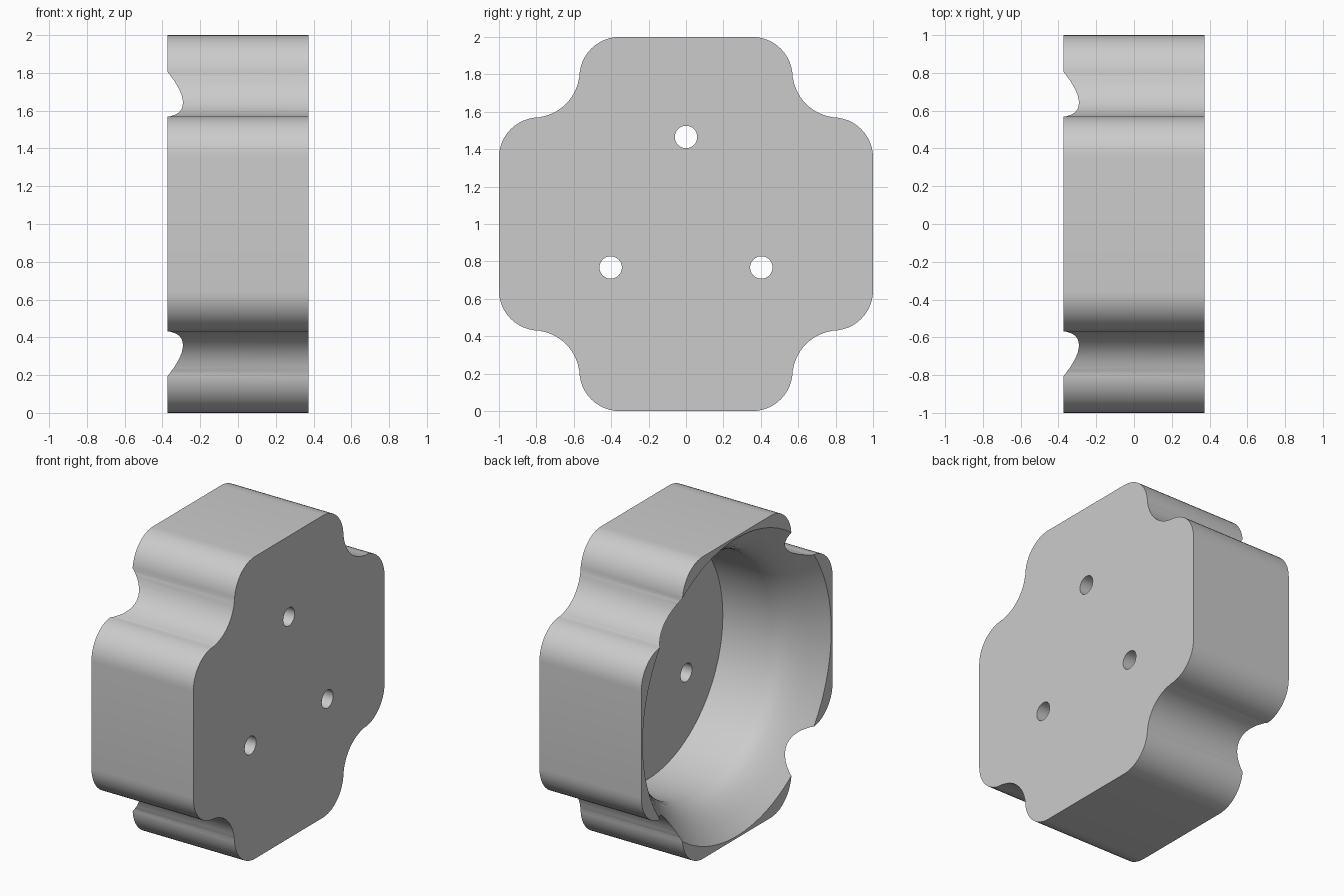
import bpy
import bmesh
from math import cos, sin, radians, pi

cube = bpy.data.objects.get("Cube")
if cube:
    bpy.data.objects.remove(cube, do_unlink=True)

HALF = 0.373      # half thickness along x
FLOOR = 0.28      # inner face of the mounting plate
CENTRE = 1.0      # height of the axis

grey = bpy.data.materials.new("light grey")
grey.use_nodes = True
colour = (0.6, 0.6, 0.6, 1)
grey.diffuse_color = colour
grey.node_tree.nodes["Principled BSDF"].inputs["Base Color"].default_value = colour


def arc(cy, cz, r, start, end, steps):
    angles = [radians(start + (end - start) * i / steps) for i in range(steps + 1)]
    return [(cy + r * cos(a), cz + r * sin(a)) for a in angles]


def lathe(name, profile, y=0, z=CENTRE, segments=96):
    """Closed solid of revolution about an x axis, from (x, radius) pairs."""
    bm = bmesh.new()
    rings = []
    for x, r in profile:
        rings.append([bm.verts.new((x, y + r * cos(2 * pi * i / segments),
                                    z + r * sin(2 * pi * i / segments)))
                      for i in range(segments)])
    for a, b in zip(rings, rings[1:]):
        for i in range(segments):
            j = (i + 1) % segments
            bm.faces.new((a[i], a[j], b[j], b[i]))
    bm.faces.new(rings[0])
    bm.faces.new(rings[-1])
    return finish(name, bm)


def finish(name, bm):
    bmesh.ops.recalc_face_normals(bm, faces=bm.faces)
    mesh = bpy.data.meshes.new(name)
    bm.to_mesh(mesh)
    bm.free()
    mesh.materials.append(grey)
    obj = bpy.data.objects.new(name, mesh)
    bpy.context.collection.objects.link(obj)
    return obj


# Body: rounded cross outline, one corner repeated by quarter turns
corner = arc(0.785, 0.355, 0.215, 0, 90, 12)
corner += arc(0.818, 0.818, 0.249, 261.2, 188.8, 12)
corner += arc(0.355, 0.785, 0.215, 0, 90, 12)
outline = []
for turn in range(4):
    for y, z in corner:
        for _ in range(turn):
            y, z = -z, y
        outline.append((y, z))

bm = bmesh.new()
base = bm.faces.new([bm.verts.new((-HALF, y, z + CENTRE)) for y, z in outline])
top = bmesh.ops.extrude_face_region(bm, geom=[base])
bmesh.ops.translate(bm, vec=(2 * HALF, 0, 0),
                    verts=[v for v in top["geom"] if isinstance(v, bmesh.types.BMVert)])
body = finish("housing_body", bm)

# Cavity: straight bore flaring into a wide mouth
cutters = [lathe("cavity_cutter", [
    (FLOOR, 0.785), (-0.08, 0.785), (-0.13, 0.795), (-0.18, 0.82),
    (-0.23, 0.855), (-0.285, 0.902), (-HALF, 0.986), (-0.45, 1.06)])]

# Three bolt holes through the plate
for k in range(3):
    a = radians(90 + 120 * k)
    cutters.append(lathe("bolt_hole_cutter", [(0.2, 0.06), (0.5, 0.06)],
                         0.465 * cos(a), CENTRE + 0.465 * sin(a), 32))

bpy.ops.object.select_all(action='DESELECT')
bpy.context.view_layer.objects.active = body
body.select_set(True)
for cutter in cutters:
    cut = body.modifiers.new("cut", 'BOOLEAN')
    cut.operation = 'DIFFERENCE'
    cut.solver = 'EXACT'
    cut.object = cutter
    bpy.ops.object.modifier_apply(modifier=cut.name)
    bpy.data.objects.remove(cutter, do_unlink=True)

bpy.ops.object.shade_smooth_by_angle(angle=radians(30))
